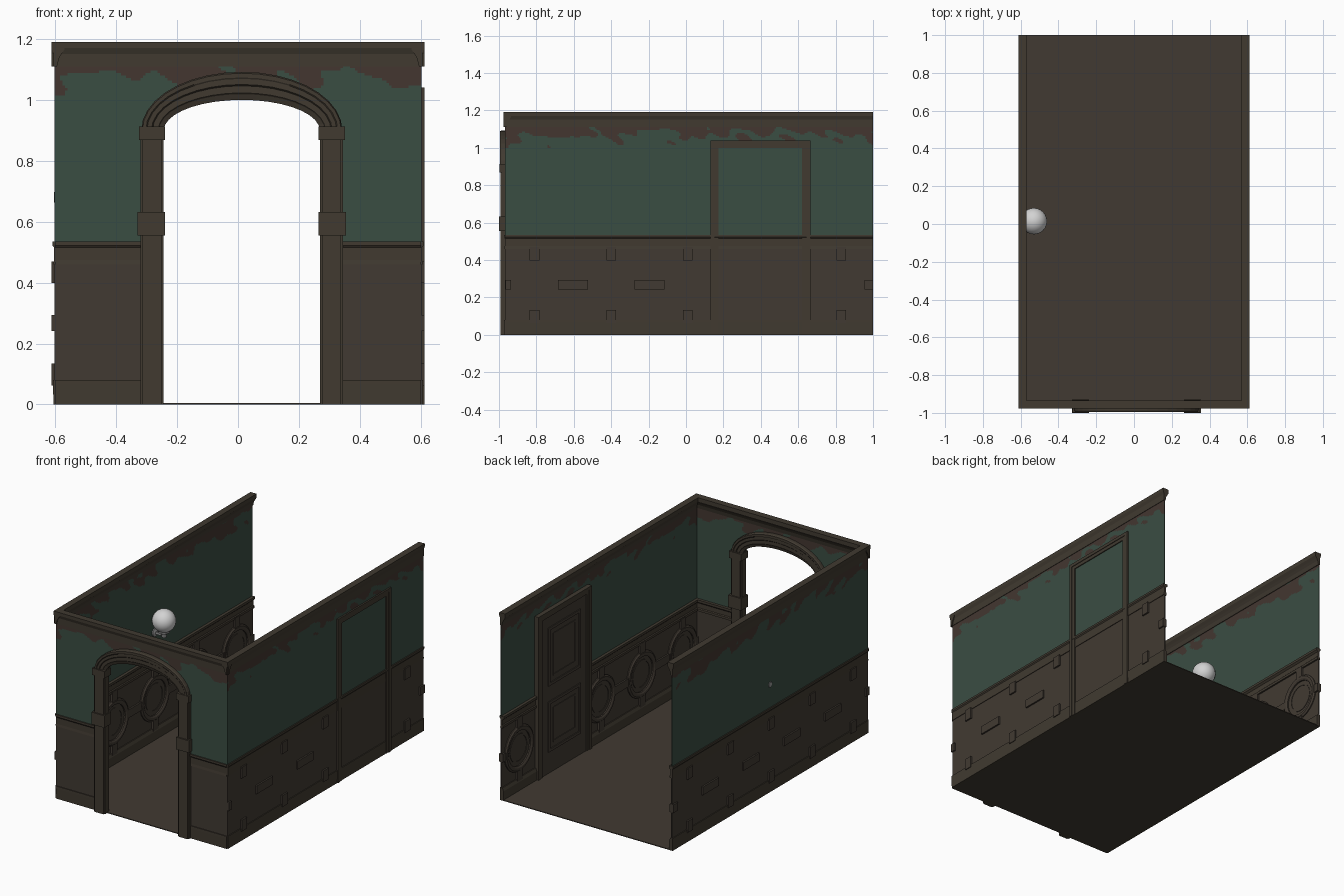
import bpy, bmesh, math
from mathutils import Vector, noise

if "Cube" in bpy.data.objects:
    bpy.data.objects.remove(bpy.data.objects["Cube"])


def material(name, rgb):
    m = bpy.data.materials.new(name)
    m.diffuse_color = (*rgb, 1)
    m.use_nodes = True
    m.node_tree.nodes["Principled BSDF"].inputs["Base Color"].default_value = m.diffuse_color
    return m


WOOD = material("dark wood", (0.053, 0.042, 0.032))
TRIM = material("trim wood", (0.052, 0.042, 0.030))
GREEN = material("green wallpaper", (0.042, 0.074, 0.055))
TORN = material("torn wallpaper", (0.056, 0.037, 0.030))
GLASS = material("white globe", (0.65, 0.65, 0.65))
METAL = material("grey metal", (0.30, 0.30, 0.30))

# Wall frames: d = depth into the room, u = along the wall, z = height
WALLS = {
    "right": lambda d, u, z: Vector((0.6 - d, u, z)),
    "left": lambda d, u, z: Vector((-0.6 + d, u, z)),
    "front": lambda d, u, z: Vector((u, -0.965 + d, z)),
}
CX = 0.0125      # centre of the arch
SPRING = 0.91    # height where the arch starts


def finish(name, bm, *mats):
    bmesh.ops.recalc_face_normals(bm, faces=bm.faces[:])
    me = bpy.data.meshes.new(name)
    bm.to_mesh(me)
    bm.free()
    for m in mats:
        me.materials.append(m)
    ob = bpy.data.objects.new(name, me)
    bpy.context.collection.objects.link(ob)
    return ob


def skin(bm, rings, closed=False):
    """Join rings of points with quads, capping the ends unless closed."""
    vs = [[bm.verts.new(p) for p in r] for r in rings]
    n, k = len(vs), len(vs[0])
    for i in range(n if closed else n - 1):
        a, b = vs[i], vs[(i + 1) % n]
        for j in range(k):
            bm.faces.new((a[j], a[(j + 1) % k], b[(j + 1) % k], b[j]))
    if not closed:
        bm.faces.new(vs[0])
        bm.faces.new(vs[-1][::-1])


def bar(bm, wall, profile, u0, u1):
    skin(bm, [[wall(d, u, z) for d, z in profile] for u in (u0, u1)])


def block(bm, wall, d0, d1, u0, u1, z0, z1):
    bar(bm, wall, [(d0, z0), (d1, z0), (d1, z1), (d0, z1)], u0, u1)


def frame(bm, wall, d0, d1, u0, u1, z0, z1, w):
    """Rectangular picture-frame moulding of width w."""
    block(bm, wall, d0, d1, u0, u0 + w, z0, z1)
    block(bm, wall, d0, d1, u1 - w, u1, z0, z1)
    block(bm, wall, d0, d1, u0 + w, u1 - w, z0, z0 + w)
    block(bm, wall, d0, d1, u0 + w, u1 - w, z1 - w, z1)


def in_arch(u, z):
    x = abs(u - CX)
    if z < SPRING:
        return x < 0.29
    return (x / 0.295) ** 2 + ((z - SPRING) / 0.14) ** 2 < 1


CORNICE = [(-0.005, 1.11), (0.006, 1.11), (0.012, 1.135), (0.02, 1.15), (0.03, 1.165),
           (0.03, 1.19), (-0.012, 1.19), (-0.012, 1.17), (-0.005, 1.15)]
RAIL = [(-0.006, 0.46), (0.014, 0.46), (0.014, 0.475), (0.009, 0.48), (0.009, 0.51),
        (0.02, 0.52), (0.02, 0.535), (-0.009, 0.535), (-0.009, 0.522), (-0.004, 0.515),
        (-0.004, 0.475)]
BASE = [(-0.006, 0), (0.018, 0), (0.018, 0.06), (0.01, 0.08), (-0.007, 0.08), (-0.007, 0.065)]

for seed, (side, wall) in enumerate(WALLS.items()):
    front = side == "front"
    ends = (-0.6, 0.6) if front else (-0.965, 1.0)
    spans = [(-0.6, CX - 0.295), (CX + 0.295, 0.6)] if front else [ends]

    # Wallpaper with torn patches along the top
    bm = bmesh.new()
    nu = round((ends[1] - ends[0]) / 0.008)
    us = [ends[0] + (ends[1] - ends[0]) * i / nu for i in range(nu + 1)]
    low = SPRING if front else 0.99
    nz = round((1.12 - low) / 0.008)
    zs = [0.53] + [low + (1.12 - low) * i / nz for i in range(nz + 1)]
    grid = [[bm.verts.new(wall(0, u, z)) for z in zs] for u in us]
    for i in range(nu):
        for j in range(len(zs) - 1):
            u, z = (us[i] + us[i + 1]) / 2, (zs[j] + zs[j + 1]) / 2
            if front and in_arch(u, z):
                continue
            f = bm.faces.new((grid[i][j], grid[i + 1][j], grid[i + 1][j + 1], grid[i][j + 1]))
            n = noise.noise(Vector((u * 13 + z * 10, z * 18, seed * 7.3)))
            f.material_index = int(z > 1.0 and n > (1.11 - z) / 0.11 * 0.95 - 0.4)
    bmesh.ops.delete(bm, geom=[v for v in bm.verts if not v.link_faces], context='VERTS')
    ob = finish(side + "_wallpaper", bm, GREEN, TORN)
    mod = ob.modifiers.new("thickness", 'SOLIDIFY')
    mod.thickness, mod.offset = 0.004, 0

    # Wainscot boards
    bm = bmesh.new()
    for a, b in spans:
        block(bm, wall, -0.002, 0.004, a, b, 0, 0.53)
    finish(side + "_wainscot", bm, WOOD)

    # Chair rail, skirting and cornice
    bm = bmesh.new()
    for a, b in spans:
        bar(bm, wall, RAIL, a, b)
        bar(bm, wall, BASE, a, b)
    bar(bm, wall, CORNICE, *((-0.612, 0.612) if front else (-0.977, 1.0)))
    finish(side + "_mouldings", bm, TRIM)
    if front:
        continue

    # Round wainscot panels with connecting blocks that pass through the wall
    centres = [-0.81, -0.4, 0.01, 0.42, 0.83]
    links = [-1.015, -0.605, -0.195, 0.215, 0.625, 1.035]
    if side == "right":
        centres.remove(0.42)
        links = [-1.015, -0.605, -0.195, 1.035]
    bm = bmesh.new()
    ring = [(0.11, 0.002), (0.11, 0.012), (0.12, 0.018), (0.135, 0.018), (0.145, 0.01), (0.145, 0.002)]
    disc = [(0.08, 0.002), (0.08, 0.007), (0.088, 0.007), (0.088, 0.002)]
    for c in centres:
        for prof in (ring, disc):
            skin(bm, [[wall(d, c + r * math.cos(t), 0.268 + r * math.sin(t)) for r, d in prof]
                      for t in (k * math.tau / 28 for k in range(28))], closed=True)
        for z0 in (0.062, 0.398):
            block(bm, wall, -0.012, 0.016, c - 0.026, c + 0.026, z0, z0 + 0.072)
    for c in links:
        a, b = max(c - 0.08, -0.965), min(c + 0.08, 1.0)
        block(bm, wall, -0.012, 0.014, a, b, 0.242, 0.294)
    finish(side + "_round_panels", bm, WOOD)

# Floor
bm = bmesh.new()
block(bm, WALLS["front"], 0, 1.965, -0.6, 0.6, 0, 0.005)
finish("floor", bm, WOOD)

# Archway: stepped moulding swept over the opening, jambs and blocks
bm = bmesh.new()
front = WALLS["front"]
half = [(0, 0.012), (0.2, 0.018), (0.25, 0.022), (0.5, 0.022), (0.55, 0.027), (0.75, 0.027),
        (0.8, 0.03), (0.95, 0.03), (1, 0.022)]
prof = [(t, -d) for t, d in half] + [(t, d) for t, d in reversed(half)]
rings = []
for k in range(19):
    a = math.pi * k / 18
    rings.append([front(d, CX + (0.256 + 0.074 * t) * math.cos(a),
                        SPRING - 0.01 + (0.1 + 0.092 * t) * math.sin(a)) for t, d in prof])
skin(bm, rings)
for s in (-1, 1):
    def jamb(d, x0, x1, z0, z1):
        u = sorted((CX + s * x0, CX + s * x1))
        block(bm, front, -d, d, u[0], u[1], z0, z1)
    jamb(0.02, 0.257, 0.333, 0, 0.88)
    jamb(0.027, 0.264, 0.326, 0, 0.88)
    jamb(0.035, 0.252, 0.342, 0.555, 0.632)
    jamb(0.033, 0.252, 0.338, 0.868, 0.912)
finish("archway", bm, TRIM)

# Door on the right wall, its frame showing on both sides
right = WALLS["right"]
bm = bmesh.new()
for d0, d1, a, b, z, w in ((-0.008, 0.026, 0.13, 0.665, 1.04, 0.045),
                           (-0.012, 0.03, 0.13, 0.665, 1.04, 0.022)):
    block(bm, right, d0, d1, a, a + w, 0, z)
    block(bm, right, d0, d1, b - w, b, 0, z)
    block(bm, right, d0, d1, a + w, b - w, z - w * 0.9, z)
finish("door_frame", bm, TRIM)
bm = bmesh.new()
block(bm, right, 0.002, 0.0215, 0.17, 0.625, 0.005, 1.005)
for z0, z1 in ((0.14, 0.46), (0.56, 0.93)):
    frame(bm, right, 0.02, 0.027, 0.235, 0.56, z0, z1, 0.018)
    frame(bm, right, 0.02, 0.025, 0.285, 0.51, z0 + 0.05, z1 - 0.05, 0.01)
finish("door", bm, WOOD)

# Wall lamp: back plate, arm, cup and globe
left = WALLS["left"]


def lathe(bm, prof, centre, along_wall_normal, n=16):
    pts = []
    for k in range(n):
        c, s = math.cos(k * math.tau / n), math.sin(k * math.tau / n)
        if along_wall_normal:
            pts.append([left(h, centre[1] + r * c, centre[2] + r * s) for r, h in prof])
        else:
            pts.append([left(centre[0] + r * c, centre[1] + r * s, h) for r, h in prof])
    skin(bm, pts, closed=True)


bm = bmesh.new()
lathe(bm, [(0.002, -0.004), (0.016, -0.004), (0.026, 0.003), (0.026, 0.01), (0.012, 0.016), (0.002, 0.016)],
      (0, 0.015, 0.68), True)
block(bm, left, 0.01, 0.078, 0.008, 0.022, 0.673, 0.687)
lathe(bm, [(0.002, 0.668), (0.014, 0.668), (0.018, 0.69), (0.034, 0.7), (0.036, 0.715), (0.002, 0.715)],
      (0.07, 0.015, 0), False)
finish("lamp_bracket", bm, METAL)
bm = bmesh.new()
bmesh.ops.create_uvsphere(bm, u_segments=24, v_segments=14, radius=0.07)
bmesh.ops.translate(bm, verts=bm.verts[:], vec=(-0.53, 0.015, 0.772))
for f in bm.faces:
    f.smooth = True
finish("lamp_globe", bm, GLASS)
